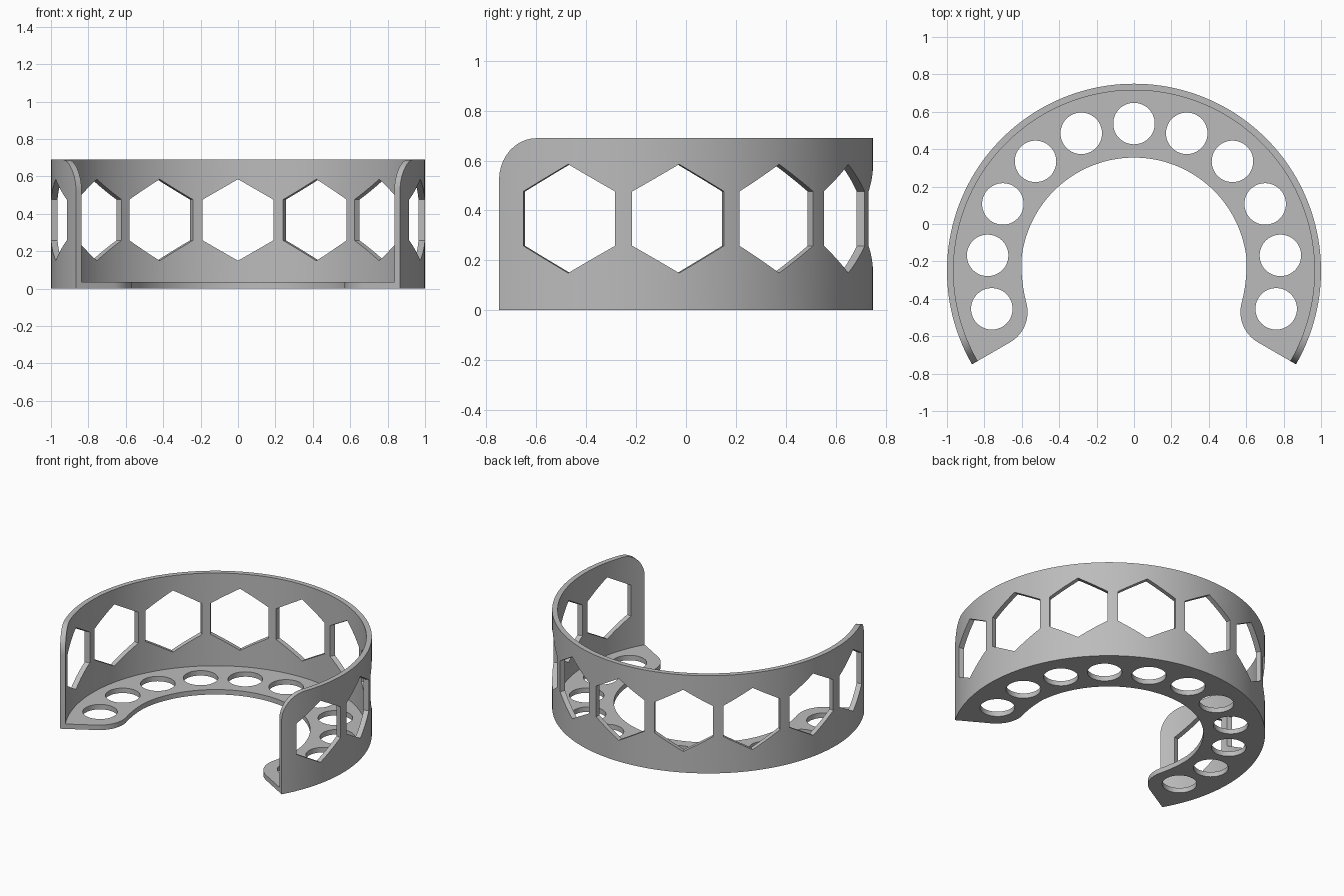
import bpy, bmesh, math
from mathutils import Vector

if "Cube" in bpy.data.objects:
    bpy.data.objects.remove(bpy.data.objects["Cube"])

CY = -0.25                                   # arc centre on y
R_OUT, R_IN, R_BASE = 1.0, 0.965, 0.605      # wall outside/inside, base inner edge
H, T, FILLET = 0.69, 0.035, 0.17             # height, base thickness, top corner radius
A0, A1 = -30, 210                            # arc ends in degrees

grey = bpy.data.materials.new("plain grey")
grey.diffuse_color = (0.5, 0.5, 0.5, 1)
grey.use_nodes = True
grey.node_tree.nodes["Principled BSDF"].inputs["Base Color"].default_value = grey.diffuse_color


def polar(r, deg, z=0.0):
    a = math.radians(deg)
    return Vector((r * math.cos(a), CY + r * math.sin(a), z))


def prism(bm, pts, offset):
    """Closed prism from a loop of points and an extrusion vector."""
    low = [bm.verts.new(p) for p in pts]
    high = [bm.verts.new(p + offset) for p in pts]
    bm.faces.new(low[::-1])
    bm.faces.new(high)
    n = len(pts)
    for i in range(n):
        j = (i + 1) % n
        bm.faces.new((low[i], low[j], high[j], high[i]))


def finish(bm, name):
    bmesh.ops.recalc_face_normals(bm, faces=bm.faces[:])
    mesh = bpy.data.meshes.new(name)
    bm.to_mesh(mesh)
    bm.free()
    mesh.materials.append(grey)
    obj = bpy.data.objects.new(name, mesh)
    bpy.context.collection.objects.link(obj)
    return obj


def cut(obj, cutter):
    mod = obj.modifiers.new("holes", 'BOOLEAN')
    mod.operation, mod.solver, mod.object = 'DIFFERENCE', 'EXACT', cutter
    bpy.ops.object.select_all(action='DESELECT')
    bpy.context.view_layer.objects.active = obj
    obj.select_set(True)
    bpy.ops.object.modifier_apply(modifier=mod.name)
    bpy.data.objects.remove(cutter)
    bpy.ops.object.shade_smooth_by_angle(angle=math.radians(25))


# Curved wall: cross-sections swept round the arc, with rounded top end corners
def top_height(deg):
    d = math.radians(min(deg - A0, A1 - deg)) * R_OUT
    if d >= FILLET:
        return H
    return H - FILLET + math.sqrt(max(0, FILLET ** 2 - (FILLET - d) ** 2))


span = math.degrees(FILLET / R_OUT)
ends = [span * (1 - math.cos(math.radians(t))) for t in range(0, 90, 9)]
mid = [span + (A1 - A0 - 2 * span) * i / 110 for i in range(111)]
angles = [A0 + a for a in ends + mid] + [A1 - a for a in reversed(ends)]

bm = bmesh.new()
rings = []
for a in angles:
    top = top_height(a)
    rings.append([bm.verts.new(polar(r, a, z)) for r, z in
                  ((R_IN, T), (R_OUT, T), (R_OUT, top), (R_IN, top))])
for p, q in zip(rings, rings[1:]):
    for i in range(4):
        j = (i + 1) % 4
        bm.faces.new((p[i], p[j], q[j], q[i]))
bm.faces.new(rings[0])
bm.faces.new(rings[-1][::-1])
wall = finish(bm, "curved_wall")

# Nine hexagonal windows in the wall
bm = bmesh.new()
for k in range(-4, 5):
    a = 90 + k * 360 / 14
    out = polar(1, a) - polar(0, a)
    side = Vector((-out.y, out.x, 0))
    hexagon = []
    for i in range(6):
        t = math.radians(90 + 60 * i)
        hexagon.append(polar(0.85, a, 0.367) + side * 0.218 * math.cos(t)
                       + Vector((0, 0, 0.218 * math.sin(t))))
    prism(bm, hexagon, out * 0.3)
cut(wall, finish(bm, "window_cutter"))

# Base plate: outer arc, rounded lobes at both ends, inner arc
u = polar(1, A0) - polar(0, 0)
n = Vector((-u.y, u.x, 0))
lobe = Vector((0, CY, 0)) + u * 0.765 + n * 0.187
half = []
for i in range(16):
    t = math.radians(240 - 5 * i)
    half.append(lobe + 0.187 * Vector((math.cos(t), math.sin(t), 0)))
p0, p1, p2 = half[-1], Vector((0.604, -0.31, 0)), polar(R_BASE, 5)
for i in range(1, 8):
    t = i / 8
    half.append(p0 * (1 - t) ** 2 + p1 * 2 * t * (1 - t) + p2 * t * t)
half += [polar(R_BASE, 5 + 85 * i / 34) for i in range(35)]
mirrored = [Vector((-p.x, p.y, 0)) for p in half]
outline = [polar(R_OUT, a) for a in angles] + mirrored + half[-2::-1]
bm = bmesh.new()
prism(bm, outline, Vector((0, 0, T)))
base = finish(bm, "base_plate")

# Eleven round holes in the base
bm = bmesh.new()
for k in range(-5, 6):
    c = polar(0.787, 90 + 21 * k, -0.1)
    circle = [c + 0.111 * Vector((math.cos(math.tau * i / 48), math.sin(math.tau * i / 48), 0))
              for i in range(48)]
    prism(bm, circle, Vector((0, 0, 0.3)))
cut(base, finish(bm, "hole_cutter"))
